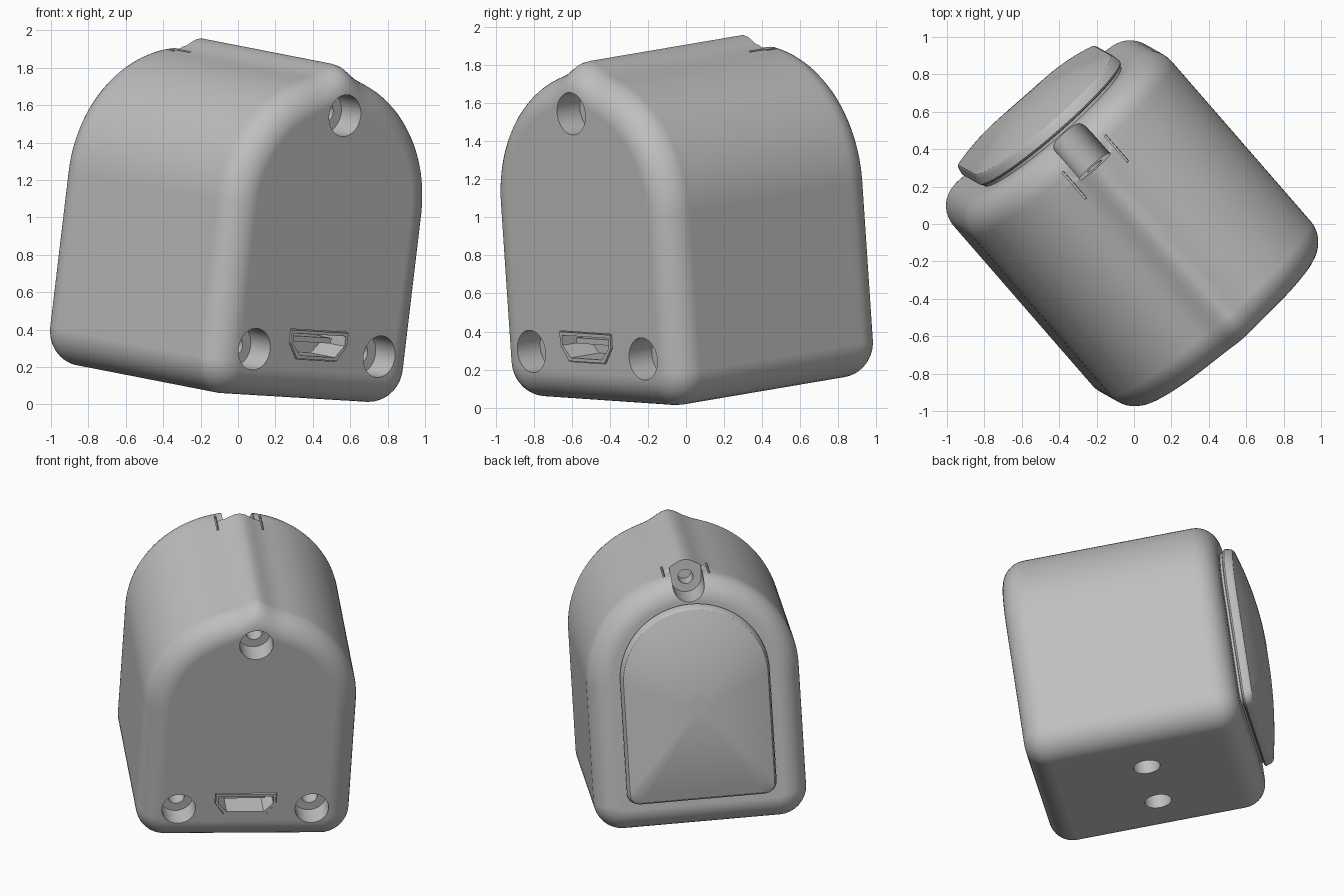
import bpy, bmesh, math
from math import pi, sin, cos, exp, radians
from mathutils import Matrix, Vector

cube = bpy.data.objects.get("Cube")
if cube:
    bpy.data.objects.remove(cube, do_unlink=True)

# Housing frame: x across, y from socket end to lens end, z up, then turned and tilted
POSE = (Matrix.Translation((-0.084, 0.045, 0.111)) @ Matrix.Rotation(radians(41), 4, 'Z')
        @ Matrix.Rotation(radians(7.3), 4, 'X') @ Matrix.Rotation(radians(2.6), 4, 'Y'))
HALF, WIDTH, HEIGHT, FILLET = 0.73, 0.71, 1.74, 0.16

grey = bpy.data.materials.new("light grey plastic")
grey.use_nodes = True
tone = (0.52, 0.52, 0.52, 1)
grey.diffuse_color = tone
grey.node_tree.nodes["Principled BSDF"].inputs["Base Color"].default_value = tone


def finish(bm, name):
    bmesh.ops.recalc_face_normals(bm, faces=bm.faces)
    mesh = bpy.data.meshes.new(name)
    bm.to_mesh(mesh)
    bm.free()
    mesh.materials.append(grey)
    obj = bpy.data.objects.new(name, mesh)
    bpy.context.collection.objects.link(obj)
    obj.matrix_world = POSE
    return obj


def loft(name, rings):
    """Skin a list of matching rings and close both ends."""
    bm = bmesh.new()
    loops = [[bm.verts.new(p) for p in ring] for ring in rings]
    n = len(loops[0])
    for a, b in zip(loops, loops[1:]):
        for i in range(n):
            j = (i + 1) % n
            bm.faces.new((a[i], a[j], b[j], b[i]))
    bm.faces.new(loops[0])
    bm.faces.new(loops[-1])
    return finish(bm, name)


def arch(y, half, low, high, corner, inset=0, bump=0):
    """Round-topped outline with rounded lower corners."""
    pts, r, c = [], half - inset, max(corner - inset, 0.01)
    for i in range(65):
        t = pi * i / 64
        x = r * cos(t)
        pts.append((x, y, high - half + r * sin(t) + bump * exp(-(x / 0.1) ** 2)))
    for side, start in ((-1, pi), (1, 1.5 * pi)):
        for i in range(9):
            t = start + pi / 2 * i / 8
            pts.append((side * (r - c) + c * cos(t), y, low + inset + c + c * sin(t)))
    return pts


def rod(name, x, y0, y1, z, r, axis='Y'):
    bm = bmesh.new()
    bmesh.ops.create_cone(bm, cap_ends=True, segments=40, radius1=r, radius2=r, depth=y1 - y0)
    mid = (y0 + y1) / 2
    if axis == 'Y':
        bmesh.ops.rotate(bm, verts=bm.verts, matrix=Matrix.Rotation(pi / 2, 3, 'X'))
        bmesh.ops.translate(bm, verts=bm.verts, vec=(x, mid, z))
    else:
        bmesh.ops.translate(bm, verts=bm.verts, vec=(x, z, mid))
    return finish(bm, name)


def box(name, centre, size):
    bm = bmesh.new()
    bmesh.ops.create_cube(bm, size=1)
    bmesh.ops.scale(bm, verts=bm.verts, vec=size)
    bmesh.ops.translate(bm, verts=bm.verts, vec=centre)
    return finish(bm, name)


def cut(target, cutter):
    mod = target.modifiers.new("cut", 'BOOLEAN')
    mod.operation, mod.solver, mod.object = 'DIFFERENCE', 'EXACT', cutter
    bpy.context.view_layer.update()
    graph = bpy.context.evaluated_depsgraph_get()
    mesh = bpy.data.meshes.new_from_object(target.evaluated_get(graph))
    target.modifiers.clear()
    target.data = mesh
    bpy.data.objects.remove(cutter, do_unlink=True)


# Housing: filleted arch with a soft ridge along the top
steps = [pi / 2 * i / 10 for i in range(11)]
stations = [(-HALF + FILLET * (1 - cos(t)), FILLET * (1 - sin(t)), 0.06) for t in steps]
stations += [(0.51, 0, 0.06), (0.525, 0, 0)]
stations += [(HALF - FILLET * (1 - cos(t)), FILLET * (1 - sin(t)), 0) for t in reversed(steps)]
housing = loft("housing", [arch(y, WIDTH, 0, HEIGHT, 0.19, d, b) for y, d, b in stations])

# Screw holes on the socket end
for x, z in ((-0.445, 0.26), (0.445, 0.26), (0, 1.54)):
    cut(housing, rod("screw_recess", x, -1, -0.57, z, 0.112))
    cut(housing, rod("screw_bore", x, -0.6, -0.3, z, 0.055))

# Mounting holes underneath
for x in (-0.25, 0.25):
    cut(housing, rod("mount_hole", x, -0.1, 0.2, 0.03, 0.09, 'Z'))

# Open screw channel at the lens end, with its bore and side slits
cut(housing, rod("channel", 0, 0.5, 1, 1.68, 0.105))
cut(housing, box("channel_top", (0, 0.75, 1.83), (0.21, 0.5, 0.3)))
cut(housing, rod("channel_bore", 0, 0.38, 0.6, 1.68, 0.05))
for side in (-1, 1):
    cut(housing, box("slit", (side * 0.15, 0.5, 1.74), (0.012, 0.19, 0.08)))


# Socket: chamfered opening, metal-shell frame and tongue
def socket_ring(y, s):
    d = 0.075 * (1 - s) * 1.3
    half = [(0.205 - d, 0.08 - d), (0.205 - d, 0.005), (0.145 - d, -0.08 + d)]
    pts = half + [(-x, z) for x, z in reversed(half)]
    return [(x, y, 0.3 + z) for x, z in pts]


cut(housing, loft("socket_opening", [socket_ring(-0.9, 1), socket_ring(-0.5, 1)]))
frame = loft("socket_frame", [socket_ring(-HALF - 0.008, 0.96), socket_ring(-0.5, 0.96)])
cut(frame, loft("socket_hollow", [socket_ring(-0.9, 0.78), socket_ring(-0.54, 0.78)]))
tongue = box("socket_tongue", (0, -0.6, 0.325), (0.27, 0.16, 0.03))

# Lens cover: neck, side wall and shallow dome
LOW, HIGH, LENS = 0.21, 1.57, 0.5


def lens_ring(y, s):
    mid = (LOW + HIGH) / 2
    return [(x * s, y, mid + (z - mid) * s) for x, _, z in arch(0, LENS, LOW, HIGH, 0.08)]


profile = [(-0.03, 0.965), (0.015, 0.965), (0.02, 0.99), (0.03, 1), (0.07, 0.985), (0.085, 0.965)]
for i in range(1, 12):
    s = 0.965 - 0.08 * i
    profile.append((0.085 + 0.1 * (1 - (s / 0.965) ** 2), s))
cover = loft("lens_cover", [lens_ring(HALF + h, s) for h, s in profile])

# Smooth shading with crisp edges
for obj in (housing, frame, tongue, cover):
    bpy.ops.object.select_all(action='DESELECT')
    obj.select_set(True)
    bpy.context.view_layer.objects.active = obj
    bpy.ops.object.shade_smooth_by_angle(angle=radians(30))
    mod = obj.modifiers.new("even_normals", 'WEIGHTED_NORMAL')
    mod.keep_sharp = True
